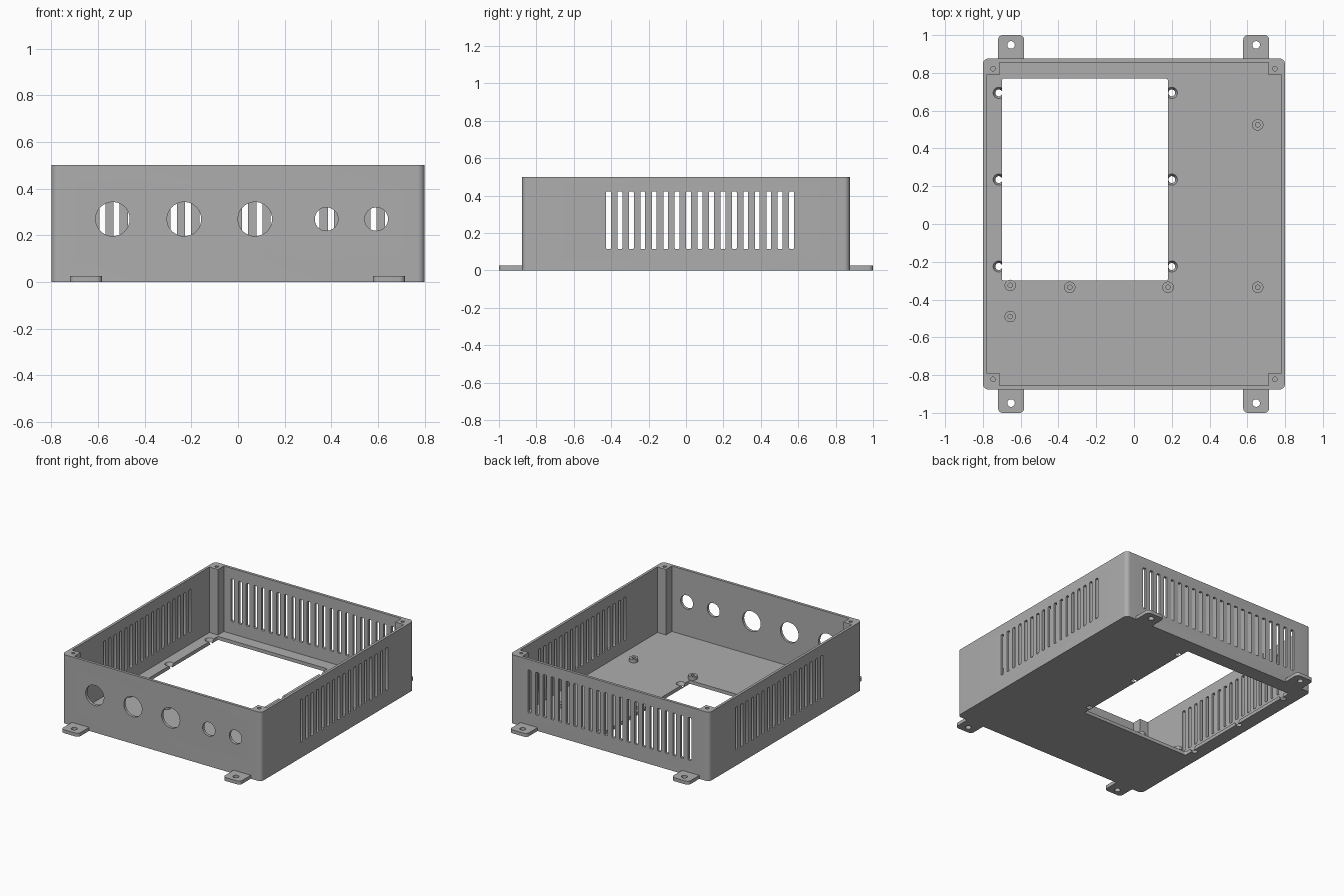
import bpy, bmesh
from math import sin, cos, pi, radians

cube = bpy.data.objects.get("Cube")
if cube:
    bpy.data.objects.remove(cube, do_unlink=True)

grey = bpy.data.materials.new("grey_plastic")
grey.use_nodes = True
grey.diffuse_color = (0.42, 0.42, 0.42, 1)
grey.node_tree.nodes["Principled BSDF"].inputs["Base Color"].default_value = (0.42, 0.42, 0.42, 1)


def circle(u, v, r, n=32):
    return [(u + r * cos(2 * pi * i / n), v + r * sin(2 * pi * i / n)) for i in range(n)]


def rounded(u0, u1, v0, v1, r, steps=6):
    """Rectangle outline with rounded corners."""
    corners = [(u1 - r, v1 - r), (u0 + r, v1 - r), (u0 + r, v0 + r), (u1 - r, v0 + r)]
    return [(cu + r * cos(pi / 2 * (k + i / steps)), cv + r * sin(pi / 2 * (k + i / steps)))
            for k, (cu, cv) in enumerate(corners) for i in range(steps + 1)]


def prisms(name, outlines, lo, hi, axis="z", taper=1.0):
    """Extrude each outline from lo to hi along an axis; taper scales the far end."""
    place = {"z": lambda u, v, w: (u, v, w), "y": lambda u, v, w: (u, w, v),
             "x": lambda u, v, w: (w, u, v)}[axis]
    bm = bmesh.new()
    for pts in outlines:
        cu = sum(p[0] for p in pts) / len(pts)
        cv = sum(p[1] for p in pts) / len(pts)
        a = [bm.verts.new(place(u, v, lo)) for u, v in pts]
        b = [bm.verts.new(place(cu + (u - cu) * taper, cv + (v - cv) * taper, hi)) for u, v in pts]
        bm.faces.new(a)
        bm.faces.new(b[::-1])
        for i in range(len(pts)):
            j = (i + 1) % len(pts)
            bm.faces.new((a[i], b[i], b[j], a[j]))
    bmesh.ops.recalc_face_normals(bm, faces=bm.faces)
    mesh = bpy.data.meshes.new(name)
    bm.to_mesh(mesh)
    bm.free()
    mesh.materials.append(grey)
    ob = bpy.data.objects.new(name, mesh)
    bpy.context.collection.objects.link(ob)
    return ob


def activate(ob):
    bpy.ops.object.select_all(action="DESELECT")
    ob.select_set(True)
    bpy.context.view_layer.objects.active = ob


def cut(ob, cutter):
    """Subtract the cutter and discard it."""
    cutter.hide_render = True
    mod = ob.modifiers.new(cutter.name, "BOOLEAN")
    mod.operation, mod.solver, mod.object = "DIFFERENCE", "EXACT", cutter
    activate(ob)
    bpy.ops.object.modifier_apply(modifier=mod.name)
    bpy.data.objects.remove(cutter, do_unlink=True)


def finish(ob):
    activate(ob)
    bpy.ops.object.shade_smooth_by_angle(angle=radians(30))


HX, HY, TOP, FLOOR = 0.8, 0.876, 0.5, 0.025
IX, IY, PX, PY = 0.781, 0.856, 0.713, 0.788   # cavity and corner post limits

# Enclosure body with square screw posts left in the cavity corners
body = prisms("enclosure_body", [rounded(-HX, HX, -HY, HY, 0.03, 8)], 0, TOP)
quarter = [(IX, PY), (PX, PY), (PX, IY)]
cavity = (quarter + [(-x, y) for x, y in quarter[::-1]]
          + [(-x, -y) for x, y in quarter] + [(x, -y) for x, y in quarter[::-1]])
cut(body, prisms("cavity", [cavity], FLOOR, TOP + 0.1))

# Display window in the floor
cut(body, prisms("window", [rounded(-0.70, 0.18, -0.30, 0.77, 0.012)], -0.1, 0.1))

# Ventilation slots on both sides and the back
PITCH, SW, S0, S1 = 0.0612, 0.013, 0.113, 0.423
side = [0.075 + PITCH * (i - 8) for i in range(17)]
back = [PITCH * (i - 10.5) for i in range(22)]
slot = lambda c: rounded(c - SW, c + SW, S0, S1, 0.007, 3)
cut(body, prisms("side_slots", [slot(c) for c in side], -1, 1, "x"))
cut(body, prisms("back_slots", [slot(c) for c in back], 0.8, 1, "y"))

# Round connector holes in the front
front = [(-0.537, 0.073), (-0.231, 0.073), (0.073, 0.073), (0.379, 0.05), (0.593, 0.05)]
cut(body, prisms("front_holes", [circle(x, 0.269, r, 48) for x, r in front], -1, -0.8, "y"))

# Countersunk holes beside the window
sinks = [circle(x, y, 0.03) for x in (-0.716, 0.20) for y in (0.694, 0.235, -0.225)]
cut(body, prisms("countersinks", sinks, FLOOR + 0.0005, -0.0005, taper=0.6))

# Screw holes in the post tops
posts = [circle(sx * 0.746, sy * 0.822, 0.012, 20) for sx in (-1, 1) for sy in (-1, 1)]
cut(body, prisms("post_holes", posts, 0.3, TOP + 0.1))
finish(body)

# Mounting tabs at the bottom of the front and back
for sy, where in ((-1, "front"), (1, "back")):
    for x, hand in ((-0.651, "right"), (0.647, "left")):
        shape = rounded(x - 0.069, x + 0.069, 0.7, 1.0, 0.025)
        shape = [(u, sy * max(v, HY)) for u, v in shape[:14]] + [
            (x - 0.069, sy * HY), (x + 0.069, sy * HY)]
        tab = prisms(f"{where}_{hand}_tab", [shape], 0, 0.025)
        bm = bmesh.new()
        bm.from_mesh(tab.data)
        bmesh.ops.remove_doubles(bm, verts=bm.verts, dist=0.0001)
        bm.to_mesh(tab.data)
        bm.free()
        cut(tab, prisms("tab_hole", [circle(x, sy * 0.948, 0.02)], -0.1, 0.1))
        finish(tab)

# Low board standoffs with blind screw holes
spots = [(0.655, 0.525), (0.655, -0.335), (0.18, -0.335),
         (-0.34, -0.335), (-0.655, -0.325), (-0.655, -0.49)]
for i, (x, y) in enumerate(spots):
    standoff = prisms(f"standoff_{i + 1}", [circle(x, y, 0.03)], FLOOR, FLOOR + 0.025)
    cut(standoff, prisms("standoff_hole", [circle(x, y, 0.012, 20)], FLOOR + 0.002, 0.1))
    finish(standoff)
